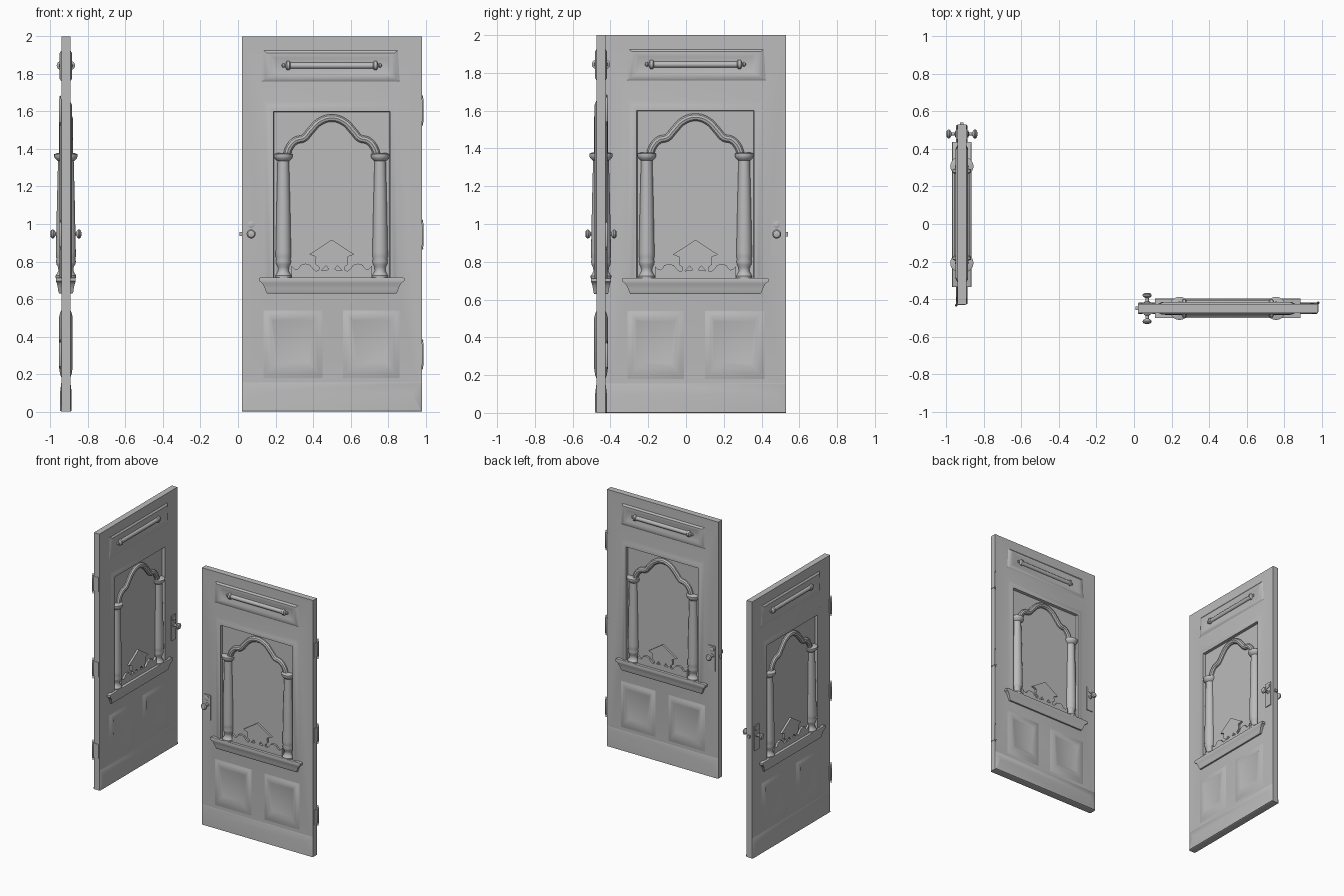
import bpy, bmesh, math
from mathutils import Matrix, Vector

if "Cube" in bpy.data.objects:
    bpy.data.objects.remove(bpy.data.objects["Cube"])

grey = bpy.data.materials.new("door_grey")
grey.diffuse_color = (0.5, 0.5, 0.5, 1)
grey.use_nodes = True
grey.node_tree.nodes["Principled BSDF"].inputs["Base Color"].default_value = grey.diffuse_color

# Two doors at right angles: name, placement, side of the hinge pins
DOORS = [
    ("front_door", Matrix.Translation((0.5, -0.45, 0)), 1),
    ("side_door", Matrix.Translation((-0.918, 0.05, 0)) @ Matrix.Rotation(-math.pi / 2, 4, 'Z'), -1),
]


def add(name, bm, doors=DOORS, both_faces=True, angle=35):
    """Place a part on the doors, repeated on both faces when asked."""
    bmesh.ops.recalc_face_normals(bm, faces=bm.faces[:])
    if both_faces:
        geom = bmesh.ops.duplicate(bm, geom=bm.verts[:] + bm.edges[:] + bm.faces[:])["geom"]
        for v in [g for g in geom if isinstance(g, bmesh.types.BMVert)]:
            v.co.y = -v.co.y
        bmesh.ops.reverse_faces(bm, faces=[g for g in geom if isinstance(g, bmesh.types.BMFace)])
        bmesh.ops.remove_doubles(bm, verts=bm.verts[:], dist=1e-5)
    mesh = bpy.data.meshes.new(name)
    bm.to_mesh(mesh)
    bm.free()
    mesh.materials.clear()
    mesh.materials.append(grey)
    mesh.shade_smooth()
    mesh.set_sharp_from_angle(angle=math.radians(angle))
    for door, matrix, _ in doors:
        ob = bpy.data.objects.new(door + "_" + name, mesh)
        ob.matrix_world = matrix
        bpy.context.collection.objects.link(ob)


def skin(bm, loops, caps=(False, True)):
    """Join matching loops of points with quads."""
    rings = [[bm.verts.new(p) for p in loop] for loop in loops]
    for a, b in zip(rings, rings[1:]):
        for i in range(len(a)):
            j = (i + 1) % len(a)
            bm.faces.new((a[i], a[j], b[j], b[i]))
    for cap, ring in zip(caps, (rings[0], rings[-1])):
        if cap:
            bm.faces.new(ring)


def rect(x0, x1, z0, z1, depth, taper=0):
    """Upright rectangle; taper narrows the lower edge."""
    return [(x0 + taper, -depth, z0), (x1 - taper, -depth, z0), (x1, -depth, z1), (x0, -depth, z1)]


def lathe(bm, profile, matrix, n=20):
    """Turn (radius, height) pairs about local z."""
    skin(bm, [[matrix @ Vector((r * math.cos(2 * math.pi * i / n), r * math.sin(2 * math.pi * i / n), t))
               for i in range(n)] for r, t in profile], (True, True))


def box(bm, x0, x1, y0, y1, z0, z1):
    skin(bm, [[(x0, y0, z), (x1, y0, z), (x1, y1, z), (x0, y1, z)] for z in (z0, z1)], (True, True))


def curve_to_bm(curve):
    ob = bpy.data.objects.new("helper", curve)
    mesh = bpy.data.meshes.new_from_object(ob)
    bm = bmesh.new()
    bm.from_mesh(mesh)
    bpy.data.objects.remove(ob)
    bpy.data.meshes.remove(mesh)
    bpy.data.curves.remove(curve)
    return bm


def mirrored(points):
    """Mirror a half outline that ends on the centre line."""
    return points + [(-x, z) for x, z in reversed(points) if x != 0]


# Slab with raised frame around the recessed centre field
bm = bmesh.new()
skin(bm, [rect(-.48, .48, 0, 2, 0),
          rect(-.48, .48, 0, 2, .0235),
          rect(-.362, .357, .66, 1.655, .0235),
          rect(-.335, .335, .68, 1.63, .034),
          rect(-.311, .311, .70, 1.60, .034),
          rect(-.308, .308, .703, 1.597, .013)])
add("slab", bm, angle=30)

# Kickboard
bm = bmesh.new()
skin(bm, [rect(-.48, .48, 0, .155, .0235, 0),
          rect(-.478, .478, 0.001, .15, .025),
          rect(-.43, .43, .002, .10, .031, -.045)])
add("kickboard", bm)

# Long panel at the top
bm = bmesh.new()
skin(bm, [rect(-.362, .352, 1.76, 1.925, .0235, -.01),
          rect(-.345, .335, 1.775, 1.912, .033, -.008),
          rect(-.325, .32, 1.79, 1.9, .033),
          rect(-.30, .295, 1.805, 1.885, .027)])
add("top_panel", bm)

# Pair of lower panels with tapered fields
bm = bmesh.new()
for x0, x1 in ((-.365, -.05), (.06, .36)):
    skin(bm, [rect(x0, x1, .18, .54, .0235),
              rect(x0 + .02, x1 - .02, .20, .525, .031),
              rect(x0 + .035, x1 - .035, .235, .505, .036, .01),
              rect(x0 + .05, x1 - .05, .265, .485, .029, .022)])
add("lower_panels", bm)

# Turned rod on the top panel
half = [(.002, -.268), (.011, -.262), (.012, -.254), (.007, -.248), (.024, -.24), (.024, -.225), (.017, -.22)]
bm = bmesh.new()
lathe(bm, half + [(r, -t) for r, t in reversed(half)],
      Matrix.Translation((0, -.025, 1.845)) @ Matrix.Rotation(math.pi / 2, 4, 'Y'), 16)
add("rod", bm)

# Moulded sill: (half width, depth, height)
bm = bmesh.new()
skin(bm, [[(-w, 0, z), (w, 0, z), (w, -d, z), (-w, -d, z)] for w, d, z in
          ((.345, .036, .63), (.35, .040, .638), (.356, .042, .655), (.368, .047, .68),
           (.378, .051, .69), (.387, .052, .695), (.387, .052, .712), (.38, .05, .715))], (True, True))
add("sill", bm)

# Pair of turned columns
bm = bmesh.new()
for x in (-.258, .258):
    lathe(bm, [(.042, .712), (.043, .725), (.036, .735), (.028, .75), (.03, .77), (.038, .785),
               (.041, .80), (.038, .815), (.041, .825), (.041, .85), (.036, 1.1), (.030, 1.335),
               (.036, 1.34), (.046, 1.35), (.05, 1.36), (.05, 1.372), (.035, 1.378)],
          Matrix.Translation((x, -.012, 0)))
add("columns", bm)

# Stepped arch over the columns
path = mirrored([(-.24, 1.37), (-.225, 1.41), (-.192, 1.445), (-.15, 1.457), (-.115, 1.495), (-.065, 1.545), (0, 1.565)])
curve = bpy.data.curves.new("arch", 'CURVE')
curve.dimensions = '3D'
curve.bevel_depth = .021
curve.bevel_resolution = 3
curve.resolution_u = 5
curve.use_fill_caps = True
spline = curve.splines.new('BEZIER')
spline.bezier_points.add(len(path) - 1)
for p, (x, z) in zip(spline.bezier_points, path):
    p.co = (x, -.016, z)
    p.handle_left_type = p.handle_right_type = 'AUTO'
add("arch", curve_to_bm(curve))

# Pierced gable ornament with scrolls
curve = bpy.data.curves.new("gable", 'CURVE')
curve.dimensions = '2D'
curve.fill_mode = 'BOTH'
curve.extrude = .008
outline = mirrored([(-.215, .712), (-.215, .778), (-.2, .762), (-.185, .757), (-.175, .765), (-.165, .782),
                    (-.14, .789), (-.115, .782), (-.1, .762), (-.085, .75), (-.07, .752), (-.068, .77),
                    (-.088, .785), (-.085, .825), (-.12, .838), (0, .916)])
hole = [(-.055, .752), (-.03, .778), (-.015, .757)]
for pts in (outline, hole, [(-x, z) for x, z in hole]):
    spline = curve.splines.new('POLY')
    spline.points.add(len(pts) - 1)
    for p, (x, z) in zip(spline.points, pts):
        p.co = (x, z, 0, 1)
    spline.use_cyclic_u = True
bm = curve_to_bm(curve)
bm.transform(Matrix.Translation((0, -.02, 0)) @ Matrix.Rotation(math.pi / 2, 4, 'X'))
bmesh.ops.remove_doubles(bm, verts=bm.verts[:], dist=1e-5)
add("gable_ornament", bm)

# Lock plate, thumb turn and knob
bm = bmesh.new()
box(bm, -.457, -.4, -.03, -.02, .83, 1.025)
add("lock_plate", bm)
outward = Matrix.Rotation(math.pi / 2, 4, 'X')
bm = bmesh.new()
lathe(bm, [(.018, .02), (.018, .034), (.014, .036)], Matrix.Translation((-.43, 0, .997)) @ outward)
add("thumb_turn", bm)
bm = bmesh.new()
lathe(bm, [(.016, .02), (.016, .034), (.009, .038), (.009, .055), (.018, .06), (.024, .067),
           (.024, .073), (.018, .08), (.006, .083)], Matrix.Translation((-.43, 0, .947)) @ outward)
add("knob", bm)

# Latch bolt in the opening edge
bm = bmesh.new()
box(bm, -.491, -.47, -.009, .009, .935, .957)
add("latch", bm, both_faces=False)

# Three hinges with ball-tipped pins on each door
for door in DOORS:
    side = door[2]
    bm = bmesh.new()
    for z in (1.605, .943, .305):
        box(bm, .47, .483, -.02, .028, z - .055, z + .055)
        pin = [(.002, -.08), (.005, -.075), (.003, -.067), (.007, -.06)]
        lathe(bm, pin + [(r, -t) for r, t in reversed(pin)], Matrix.Translation((.483, .03, z)), 10)
    for v in bm.verts:
        v.co.y *= side
    add("hinges", bm, [door], False)
